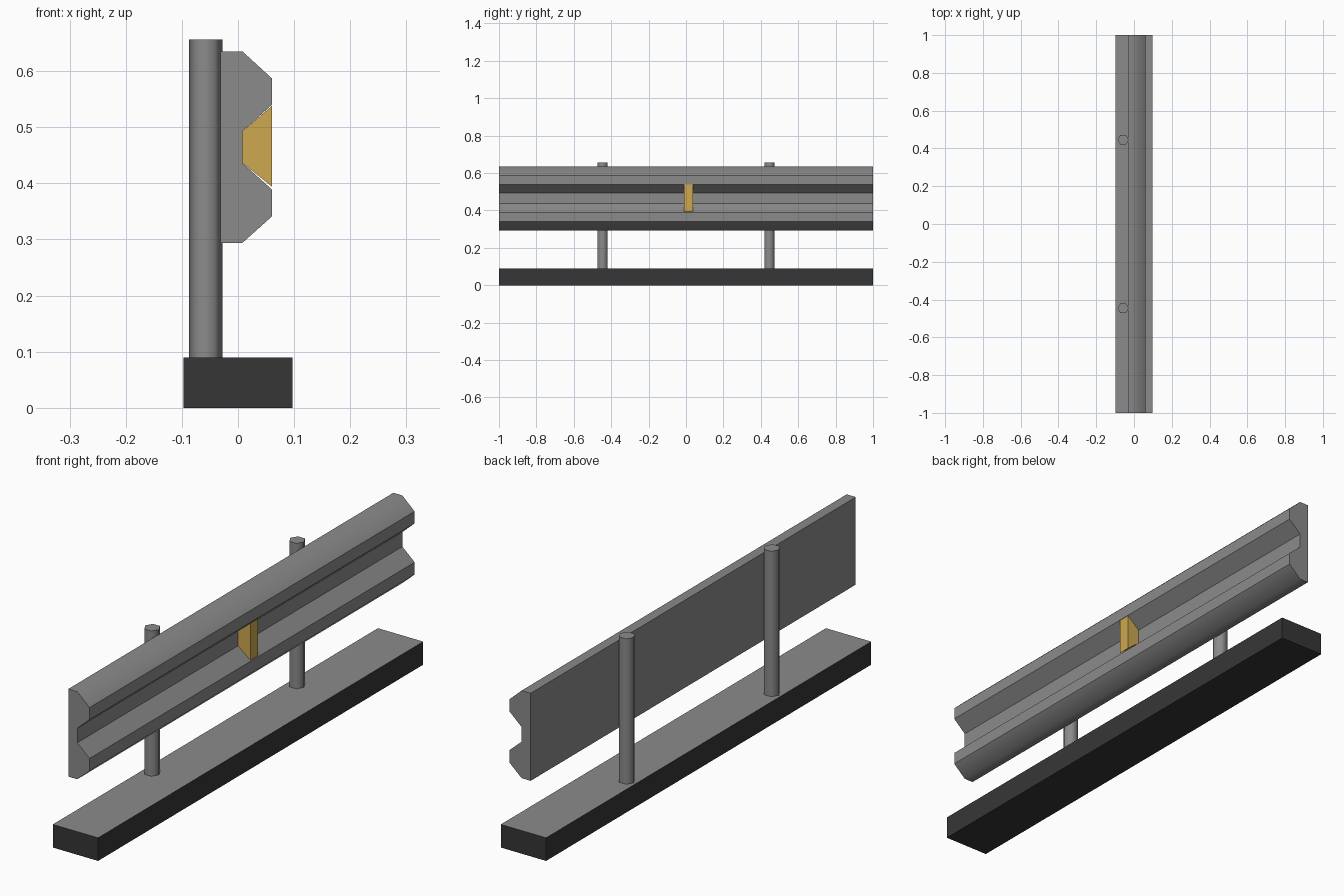
import bpy, bmesh, math

if "Cube" in bpy.data.objects:
    bpy.data.objects.remove(bpy.data.objects["Cube"])


def material(name, rgb):
    # sRGB 0-255 to linear
    m = bpy.data.materials.new(name)
    lin = [((c / 255 + 0.055) / 1.055) ** 2.4 for c in rgb]
    m.diffuse_color = (*lin, 1)
    m.use_nodes = True
    m.node_tree.nodes["Principled BSDF"].inputs["Base Color"].default_value = m.diffuse_color
    return m


steel = material("steel_grey", (139, 139, 139))
dark = material("dark_asphalt", (54, 54, 54))
amber = material("amber", (205, 168, 80))


def prism(name, profile, y0, y1, mats, smooth=None):
    """Extrude an (x, z) profile along y."""
    bm = bmesh.new()
    face = bm.faces.new([bm.verts.new((x, y0, z)) for x, z in profile])
    ext = bmesh.ops.extrude_face_region(bm, geom=[face])
    verts = [g for g in ext["geom"] if isinstance(g, bmesh.types.BMVert)]
    bmesh.ops.translate(bm, verts=verts, vec=(0, y1 - y0, 0))
    bmesh.ops.recalc_face_normals(bm, faces=bm.faces)
    me = bpy.data.meshes.new(name)
    bm.to_mesh(me)
    bm.free()
    ob = bpy.data.objects.new(name, me)
    bpy.context.collection.objects.link(ob)
    for m in mats:
        me.materials.append(m)
    if smooth:
        smooth_edges(ob, smooth)
    return ob


def smooth_edges(ob, degrees):
    bpy.ops.object.select_all(action='DESELECT')
    ob.select_set(True)
    bpy.context.view_layer.objects.active = ob
    bpy.ops.object.shade_smooth_by_angle(angle=math.radians(degrees))


# Base slab: dark sides, grey top
base = prism("base", [(-0.0975, 0), (0.0975, 0), (0.0975, 0.09), (-0.0975, 0.09)],
             -1, 1, [dark, steel])
for p in base.data.polygons:
    p.material_index = 1 if p.normal.z > 0.9 else 0

# Guard rail: flat back, two ridges in front
upper = [(-0.031, 0.635), (0.008, 0.635), (0.0605, 0.587), (0.0605, 0.540), (0.008, 0.493)]
lower = [(0.008, 0.436), (0.0605, 0.389), (0.0605, 0.341), (0.008, 0.294), (-0.031, 0.294)]
prism("rail", upper + lower, -1, 1, [steel], smooth=45)

# Reflector set in the rail groove
prism("reflector", [(0.008, 0.493), (0.0605, 0.538), (0.0605, 0.394), (0.008, 0.436)],
      -0.011, 0.037, [amber])

# Six-sided posts
for side, y in (("front", -0.446), ("back", 0.446)):
    bpy.ops.mesh.primitive_cylinder_add(vertices=6, radius=0.03, depth=0.566,
                                        location=(-0.0575, y, 0.373),
                                        rotation=(0, 0, math.radians(30)))
    post = bpy.context.object
    post.name = side + "_post"
    post.data.materials.append(steel)
    smooth_edges(post, 65)
